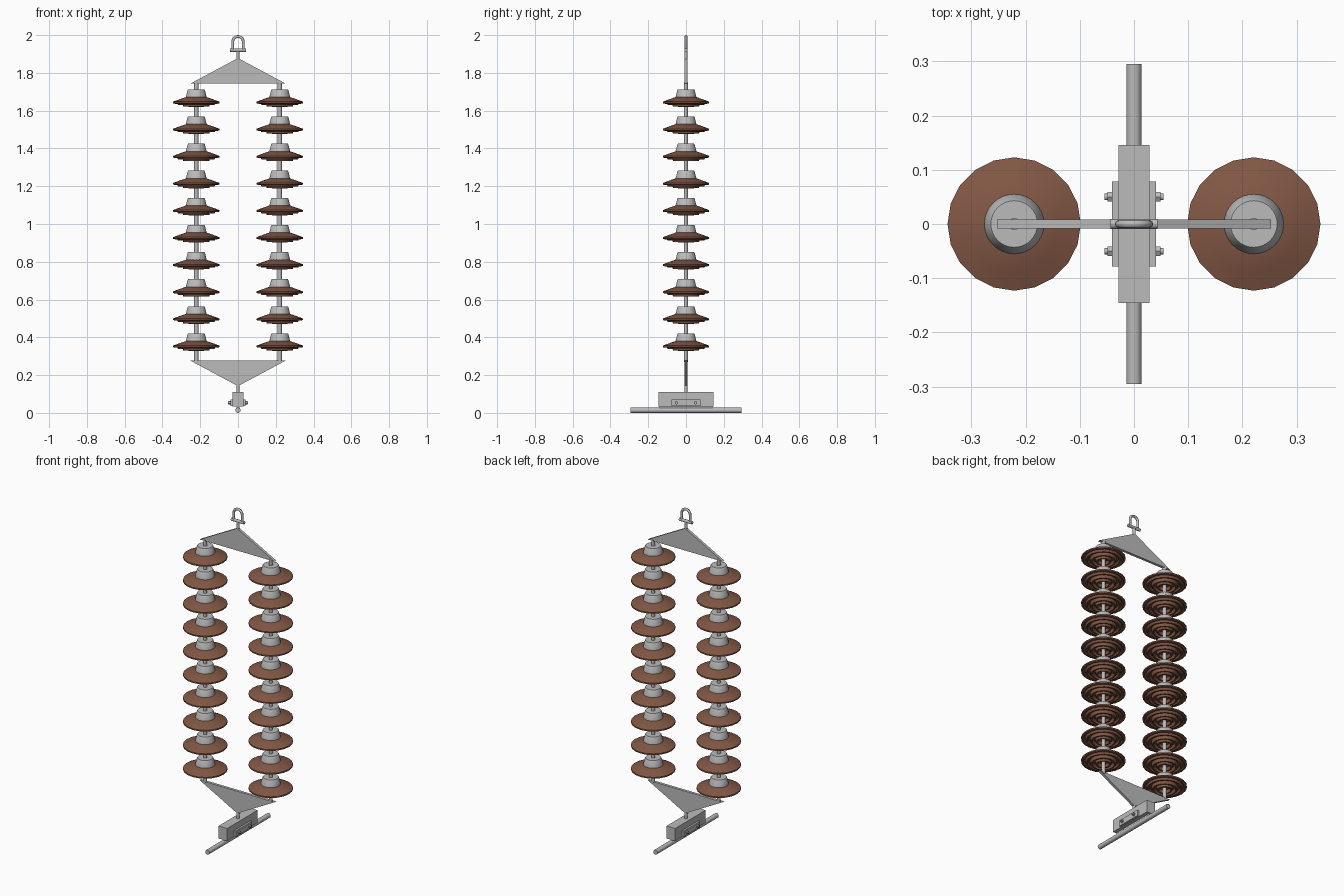
import bpy, bmesh, math
from mathutils import Vector

if "Cube" in bpy.data.objects:
    bpy.data.objects.remove(bpy.data.objects["Cube"])


def material(name, rgb):
    m = bpy.data.materials.new(name)
    m.diffuse_color = (*rgb, 1)
    m.use_nodes = True
    m.node_tree.nodes["Principled BSDF"].inputs["Base Color"].default_value = m.diffuse_color
    return m


STEEL = material("galvanised grey", (0.50, 0.50, 0.50))
GLAZE = material("brown glaze", (0.225, 0.097, 0.059))


def finish(name, bm, mat, smooth=True):
    bmesh.ops.recalc_face_normals(bm, faces=bm.faces)
    me = bpy.data.meshes.new(name)
    bm.to_mesh(me)
    bm.free()
    me.materials.append(mat)
    ob = bpy.data.objects.new(name, me)
    bpy.context.collection.objects.link(ob)
    if smooth:
        bpy.ops.object.select_all(action='DESELECT')
        ob.select_set(True)
        bpy.context.view_layer.objects.active = ob
        bpy.ops.object.shade_smooth_by_angle(angle=math.radians(35))
    return ob


def lathe(name, profile, sides, mat, loc):
    """Revolve (radius, height) points around z, closing both ends."""
    bm = bmesh.new()
    rings = []
    for r, z in profile:
        rings.append([bm.verts.new((loc[0] + r * math.cos(2 * math.pi * i / sides),
                                    loc[1] + r * math.sin(2 * math.pi * i / sides),
                                    loc[2] + z)) for i in range(sides)])
    for a, b in zip(rings, rings[1:]):
        for i in range(sides):
            j = (i + 1) % sides
            bm.faces.new((a[i], a[j], b[j], b[i]))
    bm.faces.new(rings[0])
    bm.faces.new(rings[-1])
    return finish(name, bm, mat)


def rod(name, a, b, r, mat=STEEL, sides=16):
    a, b = Vector(a), Vector(b)
    bm = bmesh.new()
    bmesh.ops.create_cone(bm, cap_ends=True, segments=sides, radius1=r, radius2=r,
                          depth=(b - a).length)
    bm.transform((b - a).to_track_quat('Z', 'Y').to_matrix().to_4x4())
    bmesh.ops.translate(bm, vec=(a + b) / 2, verts=bm.verts)
    return finish(name, bm, mat)


def box(name, lo, hi):
    lo, hi = Vector(lo), Vector(hi)
    bm = bmesh.new()
    bmesh.ops.create_cube(bm, size=1)
    bmesh.ops.scale(bm, vec=hi - lo, verts=bm.verts)
    bmesh.ops.translate(bm, vec=(lo + hi) / 2, verts=bm.verts)
    return finish(name, bm, STEEL, False)


def yoke(name, base_z, tip_z):
    """Triangular plate joining the two strings."""
    bm = bmesh.new()
    f = bm.faces.new([bm.verts.new((x, -0.008, z)) for x, z in
                      ((-0.253, base_z), (0.253, base_z), (0.006, tip_z), (-0.006, tip_z))])
    ext = bmesh.ops.extrude_face_region(bm, geom=[f])["geom"]
    bmesh.ops.translate(bm, vec=(0, 0.016, 0),
                        verts=[v for v in ext if isinstance(v, bmesh.types.BMVert)])
    return finish(name, bm, STEEL, False)


# Shed with ribbed underside, heights relative to its rim
SHED = [(0.050, 0.028), (0.085, 0.016), (0.123, 0.002), (0.123, -0.006),
        (0.112, -0.009), (0.103, -0.004), (0.097, -0.016), (0.089, -0.016),
        (0.083, -0.005), (0.074, -0.005), (0.069, -0.024), (0.061, -0.024),
        (0.055, -0.006), (0.046, -0.006), (0.041, -0.026), (0.033, -0.026),
        (0.028, -0.008), (0.012, -0.008)]
CAP = [(0.055, 0.020), (0.055, 0.028), (0.052, 0.038), (0.046, 0.062), (0.043, 0.067)]

# Two insulator strings
for side, x in (("left", -0.221), ("right", 0.221)):
    rod(f"{side}_string_rod", (x, 0, 0.27), (x, 0, 1.75), 0.011)
    for i in range(10):
        z = 0.354 + i * 0.1435
        lathe(f"{side}_shed_{i + 1}", SHED, 20, GLAZE, (x, 0, z))
        lathe(f"{side}_cap_{i + 1}", CAP, 32, STEEL, (x, 0, z))

# Yoke plates and their links
yoke("upper_yoke", 1.743, 1.875)
yoke("lower_yoke", 0.277, 0.145)
rod("upper_link", (0, 0, 1.865), (0, 0, 1.92), 0.008)
rod("lower_link", (0, 0, 0.10), (0, 0, 0.155), 0.008)

# Hanging shackle: bent round bar and cross pin
cu = bpy.data.curves.new("shackle_bow", 'CURVE')
cu.dimensions = '3D'
cu.bevel_depth = 0.0075
cu.bevel_resolution = 2
cu.use_fill_caps = True
path = [(-0.028, 0, 1.915)]
path += [(-0.028 * math.cos(math.pi * k / 12), 0, 1.9645 + 0.028 * math.sin(math.pi * k / 12))
         for k in range(13)]
path += [(0.028, 0, 1.915)]
sp = cu.splines.new('POLY')
sp.points.add(len(path) - 1)
for p, co in zip(sp.points, path):
    p.co = (*co, 1)
cu.materials.append(STEEL)
bpy.context.collection.objects.link(bpy.data.objects.new("shackle_bow", cu))
rod("shackle_pin", (-0.043, 0, 1.92), (0.043, 0, 1.92), 0.009)

# Suspension clamp, conductor and bolts
box("clamp_body", (-0.029, -0.146, 0.034), (0.029, 0.146, 0.11))
box("clamp_cheeks", (-0.041, -0.078, 0.036), (0.041, 0.078, 0.072))
rod("conductor", (0, -0.295, 0.0142), (0, 0.295, 0.0142), 0.0142, sides=20)
box("conductor_saddle", (-0.008, -0.14, 0.02), (0.008, 0.14, 0.036))
for y in (-0.05, 0.05):
    rod("clamp_bolt", (-0.054, y, 0.054), (0.054, y, 0.054), 0.006, sides=12)
    for s in (-1, 1):
        rod("clamp_nut", (s * 0.041, y, 0.054), (s * 0.049, y, 0.054), 0.010, sides=6)
